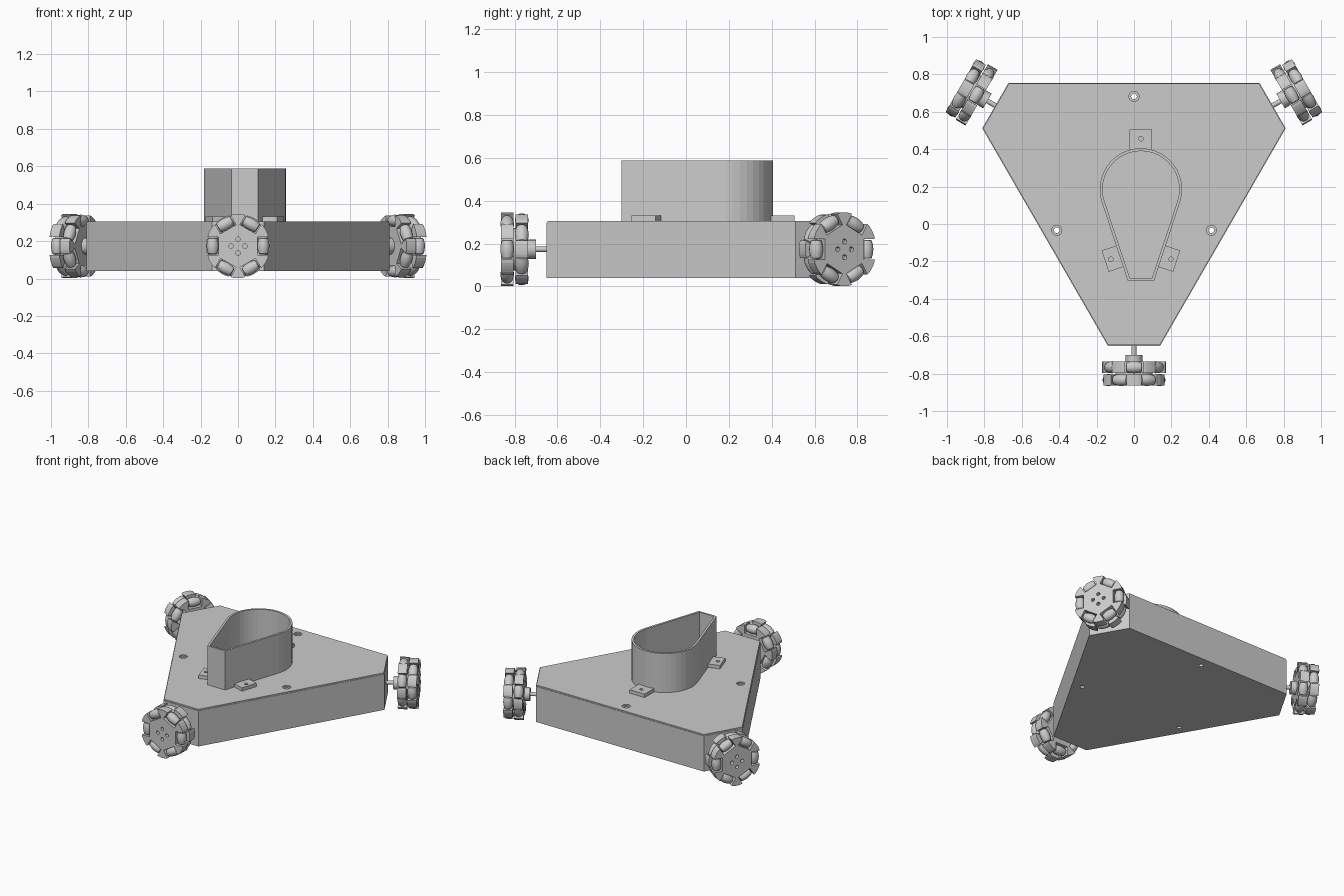
import bpy, bmesh
from math import sin, cos, pi, radians, atan2
from mathutils import Matrix, Vector

if "Cube" in bpy.data.objects:
    bpy.data.objects.remove(bpy.data.objects["Cube"])

CY = 0.205      # y of the three-fold centre of the chassis
WZ = 0.1735     # axle height


def new_obj(name, bm):
    bmesh.ops.recalc_face_normals(bm, faces=bm.faces)
    me = bpy.data.meshes.new(name)
    bm.to_mesh(me)
    bm.free()
    ob = bpy.data.objects.new(name, me)
    bpy.context.collection.objects.link(ob)
    return ob


def prism(name, pts, z0, z1):
    bm = bmesh.new()
    lo = [bm.verts.new((x, y, z0)) for x, y in pts]
    hi = [bm.verts.new((x, y, z1)) for x, y in pts]
    bm.faces.new(lo[::-1])
    bm.faces.new(hi)
    n = len(pts)
    for i in range(n):
        j = (i + 1) % n
        bm.faces.new((lo[i], lo[j], hi[j], hi[i]))
    return new_obj(name, bm)


def circle(cx, cy, r, n=24):
    return [(cx + r * cos(2 * pi * i / n), cy + r * sin(2 * pi * i / n)) for i in range(n)]


def cut(ob, pts, z0, z1):
    cutter = prism("cutter", pts, z0, z1)
    cutter.hide_render = True
    mod = ob.modifiers.new("cut", 'BOOLEAN')
    mod.operation = 'DIFFERENCE'
    mod.solver = 'EXACT'
    mod.object = cutter
    dg = bpy.context.evaluated_depsgraph_get()
    me = bpy.data.meshes.new_from_object(ob.evaluated_get(dg))
    ob.modifiers.clear()
    ob.data = me
    bpy.data.objects.remove(cutter)


def lathe(name, prof, n=20):
    # profile of (radius, z) points spun round z
    bm = bmesh.new()
    rings = [[bm.verts.new((x, y, z)) for x, y in circle(0, 0, r, n)] for r, z in prof]
    for a, b in zip(rings, rings[1:]):
        for i in range(n):
            j = (i + 1) % n
            bm.faces.new((a[i], a[j], b[j], b[i]))
    bm.faces.new(rings[0][::-1])
    bm.faces.new(rings[-1])
    return new_obj(name, bm)


# chassis: triangle with cut corners
def chassis_outline(inset):
    pts = []
    for k in range(3):
        a = radians(-90 + 120 * k)
        d, w = 0.856 - inset, 0.14 - inset * 0.5
        for s in (-1, 1):
            pts.append((d * cos(a) - s * w * sin(a), CY + d * sin(a) + s * w * cos(a)))
    return pts


body = prism("chassis_body", chassis_outline(0), 0.04, 0.297)
lid = prism("chassis_lid", chassis_outline(0.004), 0.297, 0.306)
for k in range(3):
    a = radians(90 + 120 * k)
    x, y = 0.477 * cos(a), CY + 0.477 * sin(a)
    cut(body, circle(x, y, 0.015), 0, 0.4)
    cut(lid, circle(x, y, 0.027), 0.2, 0.4)

# teardrop holder on top
HX, HY = 0.037, 0.185
TILT = radians(18.5)


def teardrop(r, half, y_end):
    arc = [-TILT + (pi + 2 * TILT) * i / 24 for i in range(25)]
    return [(HX + r * cos(t), HY + r * sin(t)) for t in arc] + [(HX - half, y_end), (HX + half, y_end)]


cup = prism("teardrop_holder", teardrop(0.22, 0.071, -0.302), 0.304, 0.588)
cut(cup, teardrop(0.205, 0.059, -0.289), 0.2, 0.7)

# mounting tabs: angle, position along wall, outer reach
for i, (ang, t, reach) in enumerate(((pi / 2, 0, 0.32), (-TILT, -0.303, 0.303), (pi + TILT, 0.303, 0.303))):
    n = Vector((cos(ang), sin(ang)))
    d = Vector((-sin(ang), cos(ang)))
    c = Vector((HX, HY)) + d * t
    pts = [c + n * p + d * q for p, q in ((0.212, -0.06), (reach, -0.06), (reach, 0.06), (0.212, 0.06))]
    tab = prism(f"mount_tab_{i}", pts, 0.304, 0.331)
    h = c + n * 0.271
    cut(tab, circle(h.x, h.y, 0.012, 16), 0.308, 0.4)


# omni wheel parts, modelled along z, z+ being the outside
def wheel_outline():
    pts = []
    for k in range(6):
        a = k * pi / 3
        for x, y in ((0.163, -0.048), (0.104, -0.048), (0.104, 0.048), (0.163, 0.048)):
            pts.append((x * cos(a) - y * sin(a), x * sin(a) + y * cos(a)))
        e = atan2(0.048, 0.163)
        for f in (0.2, 0.4, 0.6, 0.8):
            t = a + e + (pi / 3 - 2 * e) * f
            pts.append((0.172 * cos(t), 0.172 * sin(t)))
    return pts


disc_out = prism("wheel_disc_outer", wheel_outline(), -0.03, 0.03)
for k in range(4):
    cut(disc_out, circle(0.037 * cos(k * pi / 2), 0.037 * sin(k * pi / 2), 0.012, 12), 0.005, 0.1)
disc_in = prism("wheel_disc_inner", wheel_outline(), -0.03, 0.03)
core = lathe("wheel_core", [(0.1, -0.03), (0.1, 0.03)], 36)
hub = lathe("wheel_hub", [(0.045, -0.04), (0.045, 0)])
shaft = lathe("wheel_shaft", [(0.013, -0.2), (0.013, 0)])
roller = lathe("wheel_roller", [(0.02, -0.044), (0.025, -0.04), (0.03, -0.022), (0.0325, 0),
                                (0.03, 0.022), (0.025, 0.04), (0.02, 0.044)])
smooth = [core, hub, shaft, roller]

# every part's placement inside one wheel, z = 0 midway between the two rows
parts = [(disc_out, Matrix.Translation((0, 0, 0.034))),
         (disc_in, Matrix.Translation((0, 0, -0.034)) @ Matrix.Rotation(pi / 6, 4, 'Z')),
         (core, Matrix()),
         (hub, Matrix.Translation((0, 0, -0.06))),
         (shaft, Matrix.Translation((0, 0, -0.04)))]
for row, z in enumerate((0.034, -0.034)):
    for k in range(6):
        spin = Matrix.Rotation(k * pi / 3 + row * pi / 6, 4, 'Z')
        parts.append((roller, spin @ Matrix.Translation((0.1355, 0, z)) @ Matrix.Rotation(pi / 2, 4, 'X')))

# three wheels, 120 degrees apart
used = set()
for w in range(3):
    place = (Matrix.Translation((0, CY, WZ)) @ Matrix.Rotation(w * 2 * pi / 3, 4, 'Z')
             @ Matrix.Translation((0, -1.005, 0)) @ Matrix.Rotation(pi / 2, 4, 'X'))
    for src, m in parts:
        ob = src
        if src.name in used:
            ob = src.copy()
            bpy.context.collection.objects.link(ob)
        used.add(src.name)
        ob.matrix_world = place @ m

# smooth shading on the round parts
bpy.ops.object.select_all(action='DESELECT')
for ob in smooth:
    ob.select_set(True)
bpy.context.view_layer.objects.active = roller
bpy.ops.object.shade_smooth_by_angle(angle=radians(35))
